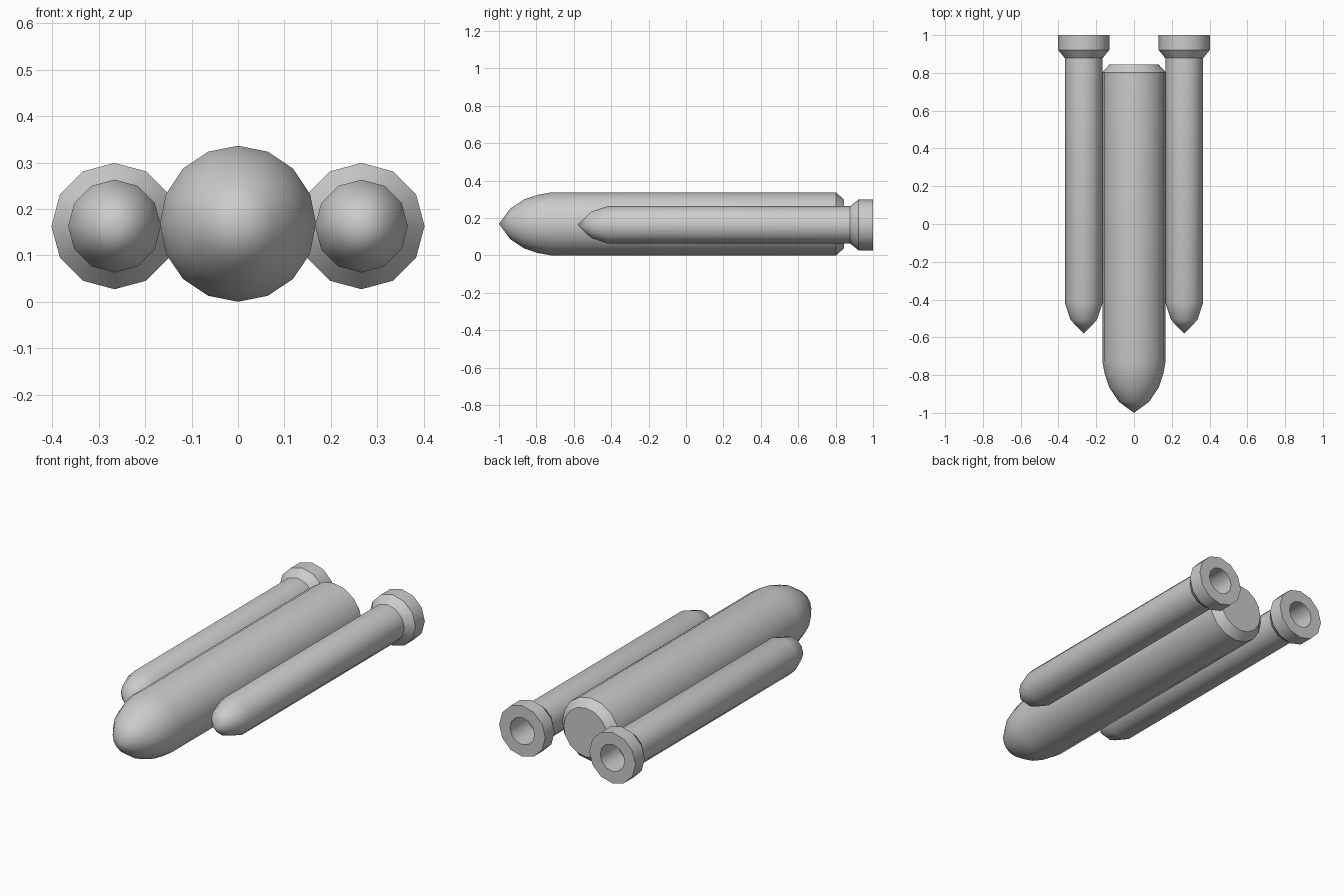
import bpy, bmesh
from math import radians, sin, cos, pi

cube = bpy.data.objects.get("Cube")
if cube:
    bpy.data.objects.remove(cube, do_unlink=True)

grey = bpy.data.materials.new("light_grey")
grey.use_nodes = True
COLOUR = (0.6, 0.6, 0.6, 1)
grey.diffuse_color = COLOUR
grey.node_tree.nodes["Principled BSDF"].inputs["Base Color"].default_value = COLOUR


def revolve(name, profile, sides, x, z):
    """Turn a nose-to-tail (y, radius) profile about a lengthwise axis."""
    bm = bmesh.new()
    rings = []
    for y, r in profile:
        if r == 0:
            rings.append([bm.verts.new((x, y, z))] * sides)
        else:
            rings.append([bm.verts.new((x + r * sin(2 * pi * i / sides), y,
                                        z + r * cos(2 * pi * i / sides)))
                          for i in range(sides)])
    for a, b in zip(rings, rings[1:]):
        for i in range(sides):
            j = (i + 1) % sides
            corners = dict.fromkeys((a[i], a[j], b[j], b[i]))
            bm.faces.new(list(corners))
    # Flat closing disc at the end of the profile
    bm.faces.new(rings[-1])
    bmesh.ops.recalc_face_normals(bm, faces=bm.faces)
    mesh = bpy.data.meshes.new(name)
    bm.to_mesh(mesh)
    bm.free()
    mesh.materials.append(grey)
    obj = bpy.data.objects.new(name, mesh)
    bpy.context.collection.objects.link(obj)
    bpy.ops.object.select_all(action='DESELECT')
    obj.select_set(True)
    bpy.context.view_layer.objects.active = obj
    bpy.ops.object.shade_smooth_by_angle(angle=radians(35))
    return obj


# Central tank with rounded nose and chamfered tail
tank = [(-1, 0), (-0.94, 0.081), (-0.865, 0.131), (-0.795, 0.155),
        (-0.725, 0.168), (0.803, 0.168), (0.845, 0.13)]
revolve("central_tank", tank, 16, 0, 0.168)

# Side boosters: pointed nose, body, flared skirt and hollow nozzle
booster = [(-0.58, 0), (-0.508, 0.07), (-0.418, 0.1), (0.878, 0.1),
           (0.922, 0.136), (1, 0.136), (1, 0.072), (0.85, 0.072)]
for side, name in ((1, "left_booster"), (-1, "right_booster")):
    revolve(name, booster, 12, side * 0.266, 0.163)
